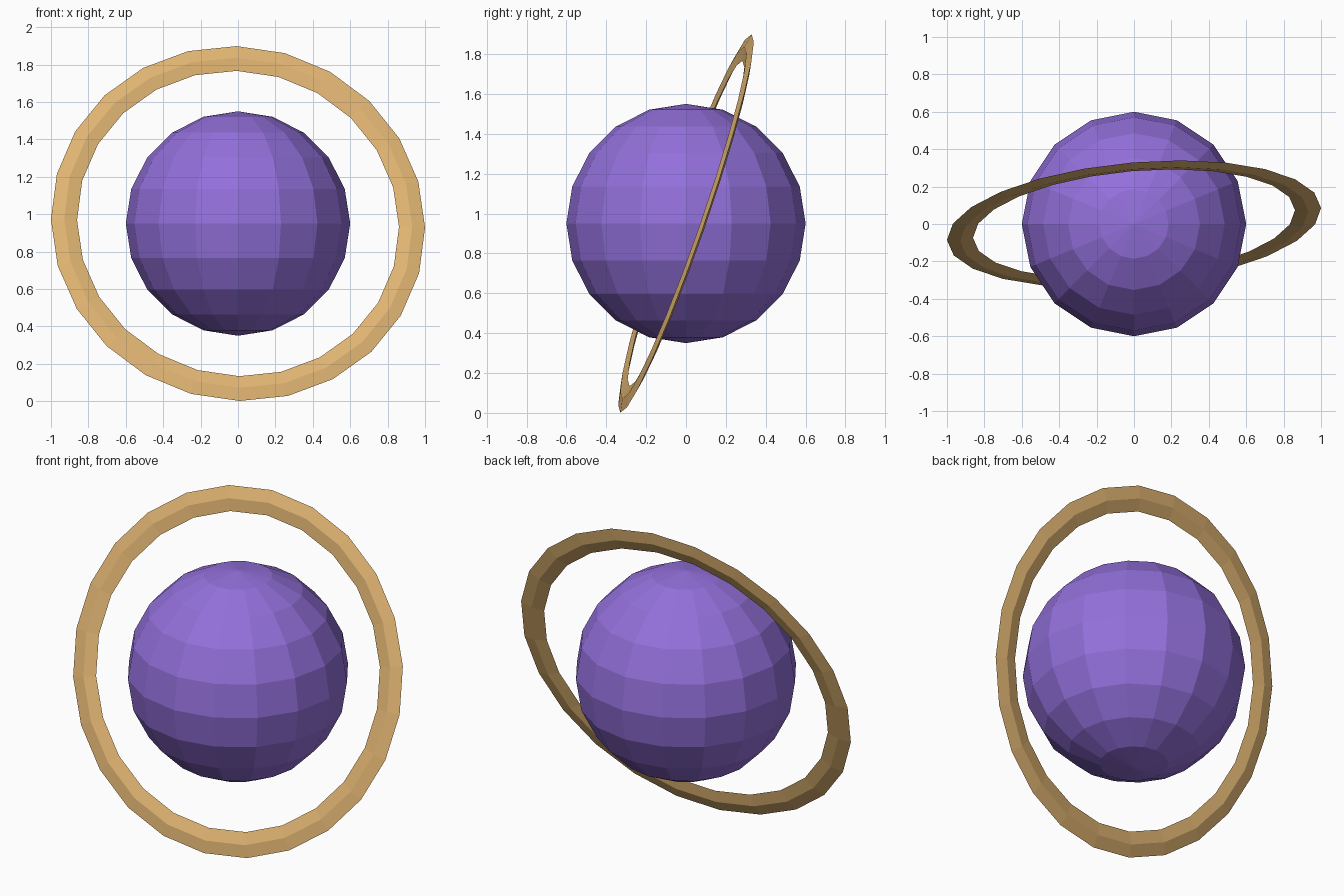
import bpy
from math import radians

cube = bpy.data.objects.get("Cube")
if cube:
    bpy.data.objects.remove(cube, do_unlink=True)

CENTRE = (0, 0, 0.95)


def linear(hex_code):
    """Convert an sRGB hex colour to linear RGBA."""
    values = [c / 255 for c in bytes.fromhex(hex_code)]
    return [c / 12.92 if c <= 0.04045 else ((c + 0.055) / 1.055) ** 2.4
            for c in values] + [1]


def make_material(name, hex_code):
    mat = bpy.data.materials.new(name)
    mat.use_nodes = True
    mat.diffuse_color = linear(hex_code)
    for node in mat.node_tree.nodes:
        if node.type == "BSDF_PRINCIPLED":
            node.inputs["Base Color"].default_value = linear(hex_code)
    return mat


def finish(name, mat):
    obj = bpy.context.object
    obj.name = obj.data.name = name
    obj.data.materials.clear()
    obj.data.materials.append(mat)
    bpy.ops.object.shade_flat()
    return obj


# Faceted globe
bpy.ops.mesh.primitive_uv_sphere_add(segments=16, ring_count=10, radius=0.6,
                                     location=CENTRE)
finish("planet", make_material("purple", "9370DB"))

# Thin diamond-section ring, tilted around the globe
bpy.ops.mesh.primitive_torus_add(
    major_segments=24, minor_segments=4, major_radius=0.934, minor_radius=0.07,
    location=CENTRE, rotation=(radians(70.9), radians(1.2), radians(4.9)))
ring = finish("planet_ring", make_material("sandy gold", "E0B472"))
ring.scale.z = 0.2
